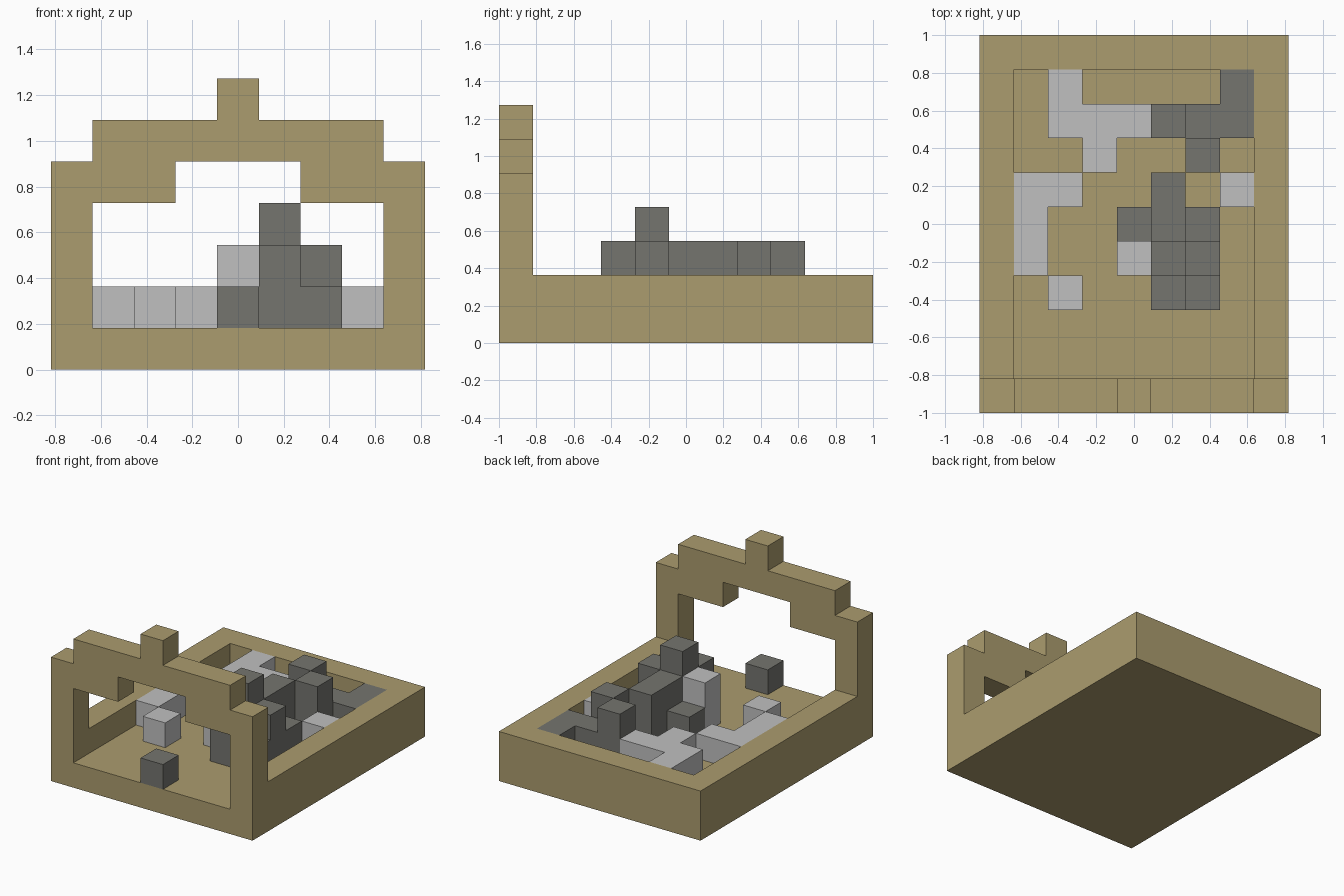
import bpy
import bmesh
from mathutils import Vector

cube = bpy.data.objects.get("Cube")
if cube:
    bpy.data.objects.remove(cube, do_unlink=True)

NX, NY = 9, 11          # footprint in blocks
U = 2 / NY              # block size


def material(name, rgb):
    mat = bpy.data.materials.new(name)
    mat.use_nodes = True
    mat.diffuse_color = (*rgb, 1)
    bsdf = mat.node_tree.nodes["Principled BSDF"]
    bsdf.inputs["Base Color"].default_value = (*rgb, 1)
    bsdf.inputs["Roughness"].default_value = 0.9
    return mat


def box(xs, ys, zs):
    """Block coordinates filling half-open ranges."""
    return {(x, y, z) for x in range(*xs) for y in range(*ys) for z in range(*zs)}


def blocks(name, cells, solid, mat):
    """Mesh of the outward faces of the cells that no solid block covers."""
    bm = bmesh.new()
    verts = {}

    def vert(p):
        key = tuple(round(c) for c in p)
        if key not in verts:
            x, y, z = key
            verts[key] = bm.verts.new(((x - NX / 2) * U, (y - NY / 2) * U, z * U))
        return verts[key]

    for cell in sorted(cells):
        for axis in range(3):
            for sign in (-1, 1):
                n = Vector((0, 0, 0))
                n[axis] = sign
                if tuple(int(a + b) for a, b in zip(cell, n)) in solid:
                    continue
                s = Vector((0, 0, 0))
                s[(axis + 1) % 3] = 1
                t = n.cross(s)
                mid = Vector(cell) + Vector((0.5, 0.5, 0.5)) + n / 2
                bm.faces.new([vert(mid + (a * s + b * t) / 2)
                              for a, b in ((-1, -1), (1, -1), (1, 1), (-1, 1))])
    mesh = bpy.data.meshes.new(name)
    bm.to_mesh(mesh)
    bm.free()
    mesh.materials.append(mat)
    obj = bpy.data.objects.new(name, mesh)
    bpy.context.collection.objects.link(obj)
    return obj


# Tray: floor slab, two side walls and a back wall
tray = box((0, NX), (0, NY), (0, 1))
tray |= box((0, 1), (0, NY), (1, 2)) | box((NX - 1, NX), (0, NY), (1, 2))
tray |= box((0, NX), (NY - 1, NY), (1, 2))

# Stepped arch over the open front, mirrored left to right
half = box((0, 1), (0, 1), (2, 5))      # post
half |= box((1, 3), (0, 1), (4, 5))     # bracket
half |= box((1, 5), (0, 1), (5, 6))     # beam
half |= box((4, 5), (0, 1), (6, 7))     # finial
arch = half | {(NX - 1 - x, y, z) for x, y, z in half}

# Rubble plan, back row first: l/L light one or two high,
# d/D/T dark one, two or three high
PLAN = """
..l....d.
..lllDdd.
...l..D..
.ll..D.l.
.l..dDd..
.l..LTD..
..l..Dd..
.........
.........
....d....
""".split()
STACKS = {"l": 1, "L": 2, "d": 1, "D": 2, "T": 3}
light, dark = set(), set()
for row, line in enumerate(PLAN):
    y = NY - 2 - row
    for x, mark in enumerate(line):
        if mark in STACKS:
            group = light if mark in "lL" else dark
            group |= box((x, x + 1), (y, y + 1), (1, 1 + STACKS[mark]))

sand = material("sandstone", (0.407, 0.332, 0.156))
pale = material("light_grey", (0.527, 0.527, 0.527))
stone = material("dark_grey", (0.178, 0.178, 0.159))

solid = tray | arch | light | dark
blocks("tray", tray, solid, sand)
blocks("front_arch", arch, solid, sand)
blocks("light_rubble", light, solid, pale)
blocks("dark_rubble", dark, solid, stone)
